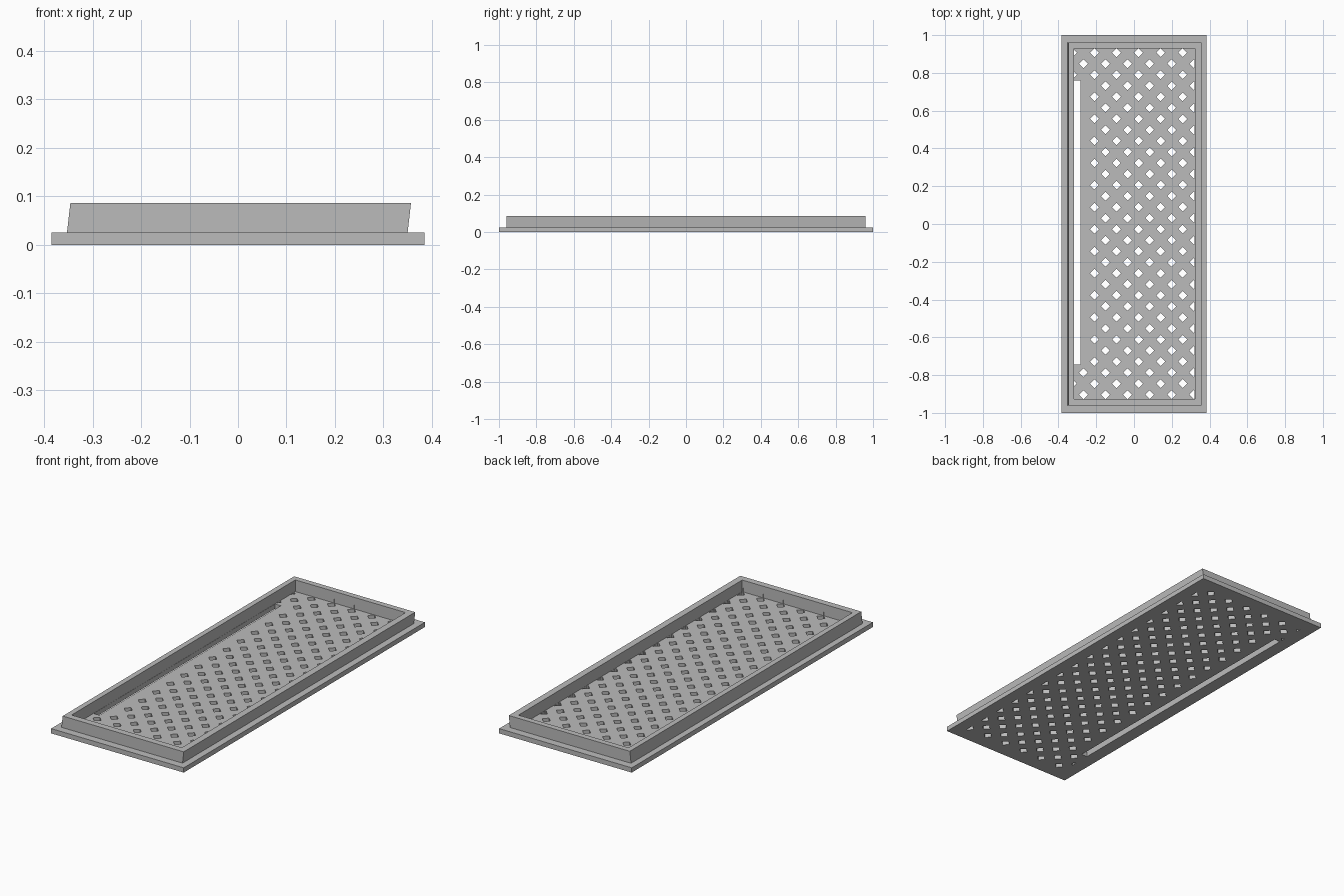
import bpy
import bmesh

if "Cube" in bpy.data.objects:
    bpy.data.objects.remove(bpy.data.objects["Cube"], do_unlink=True)

FLOOR, TOP = 0.025, 0.086
LO, HI = -0.317, 0.321          # holes stop just inside the walls
PITCH, HALF = 0.0584, 0.0235    # diamond spacing and half diagonal

grey = bpy.data.materials.new("plain grey")
grey.use_nodes = True
grey.diffuse_color = (0.5, 0.5, 0.5, 1)
grey.node_tree.nodes["Principled BSDF"].inputs["Base Color"].default_value = (0.5, 0.5, 0.5, 1)


def add_object(name, bm):
    bmesh.ops.recalc_face_normals(bm, faces=bm.faces)
    mesh = bpy.data.meshes.new(name)
    bm.to_mesh(mesh)
    bm.free()
    mesh.materials.append(grey)
    obj = bpy.data.objects.new(name, mesh)
    bpy.context.collection.objects.link(obj)
    return obj


def ring(bm, x0, x1, y0, y1, z):
    return [bm.verts.new((x, y, z)) for x, y in ((x0, y0), (x1, y0), (x1, y1), (x0, y1))]


def bridge(bm, a, b):
    n = len(a)
    for i in range(n):
        j = (i + 1) % n
        bm.faces.new((a[i], a[j], b[j], b[i]))


def prism(bm, points):
    low = [bm.verts.new((x, y, -0.03)) for x, y in points]
    high = [bm.verts.new((x, y, FLOOR + 0.02)) for x, y in points]
    bridge(bm, low, high)
    bm.faces.new(low[::-1])
    bm.faces.new(high)


def diamond(cx, cy):
    """Diamond outline trimmed to the space between the side walls."""
    left, right = max(cx - HALF, LO), min(cx + HALF, HI)
    xs = sorted({left, right} | ({cx} if left < cx < right else set()))
    lower, upper = [], []
    for x in xs:
        h = max(HALF - abs(x - cx), 0)
        lower.append((x, cy - h))
        if h > 1e-5:
            upper.append((x, cy + h))
    return lower + upper[::-1]


# Tray: flange, leaning outer wall, upright inner wall and floor
bm = bmesh.new()
rings = [
    ring(bm, -0.385, 0.385, -1, 1, 0),
    ring(bm, -0.385, 0.385, -1, 1, FLOOR),
    ring(bm, -0.353, 0.350, -0.96, 0.96, FLOOR),
    ring(bm, -0.346, 0.357, -0.96, 0.96, TOP),
    ring(bm, -0.318, 0.322, -0.926, 0.93, TOP),
    ring(bm, -0.318, 0.322, -0.926, 0.93, FLOOR),
]
for a, b in zip(rings, rings[1:]):
    bridge(bm, a, b)
bm.faces.new(rings[0][::-1])
bm.faces.new(rings[-1])
tray = add_object("vent_tray", bm)

# Cutter: long slot and staggered diamond holes
SLOT_X, SLOT_Y0, SLOT_Y1 = -0.283, -0.745, 0.76
bm = bmesh.new()
prism(bm, [(LO, SLOT_Y0), (SLOT_X, SLOT_Y0), (SLOT_X, SLOT_Y1), (LO, SLOT_Y1)])
for row in range(32):
    y = 0.907 - row * PITCH
    for col in range(12):
        x = -0.326 + col * PITCH
        if (row + col) % 2:
            continue
        beside_slot = SLOT_Y0 - HALF < y < SLOT_Y1 + HALF
        if beside_slot and x - HALF < SLOT_X:
            continue
        prism(bm, diamond(x, y))
cutter = add_object("hole_cutter", bm)
cutter.hide_render = True

# Cut the holes and keep the finished mesh
mod = tray.modifiers.new("holes", "BOOLEAN")
mod.operation = "DIFFERENCE"
mod.solver = "EXACT"
mod.object = cutter
bpy.context.view_layer.update()
graph = bpy.context.evaluated_depsgraph_get()
cut_mesh = bpy.data.meshes.new_from_object(tray.evaluated_get(graph))
tray.modifiers.clear()
tray.data = cut_mesh
bpy.data.objects.remove(cutter, do_unlink=True)
